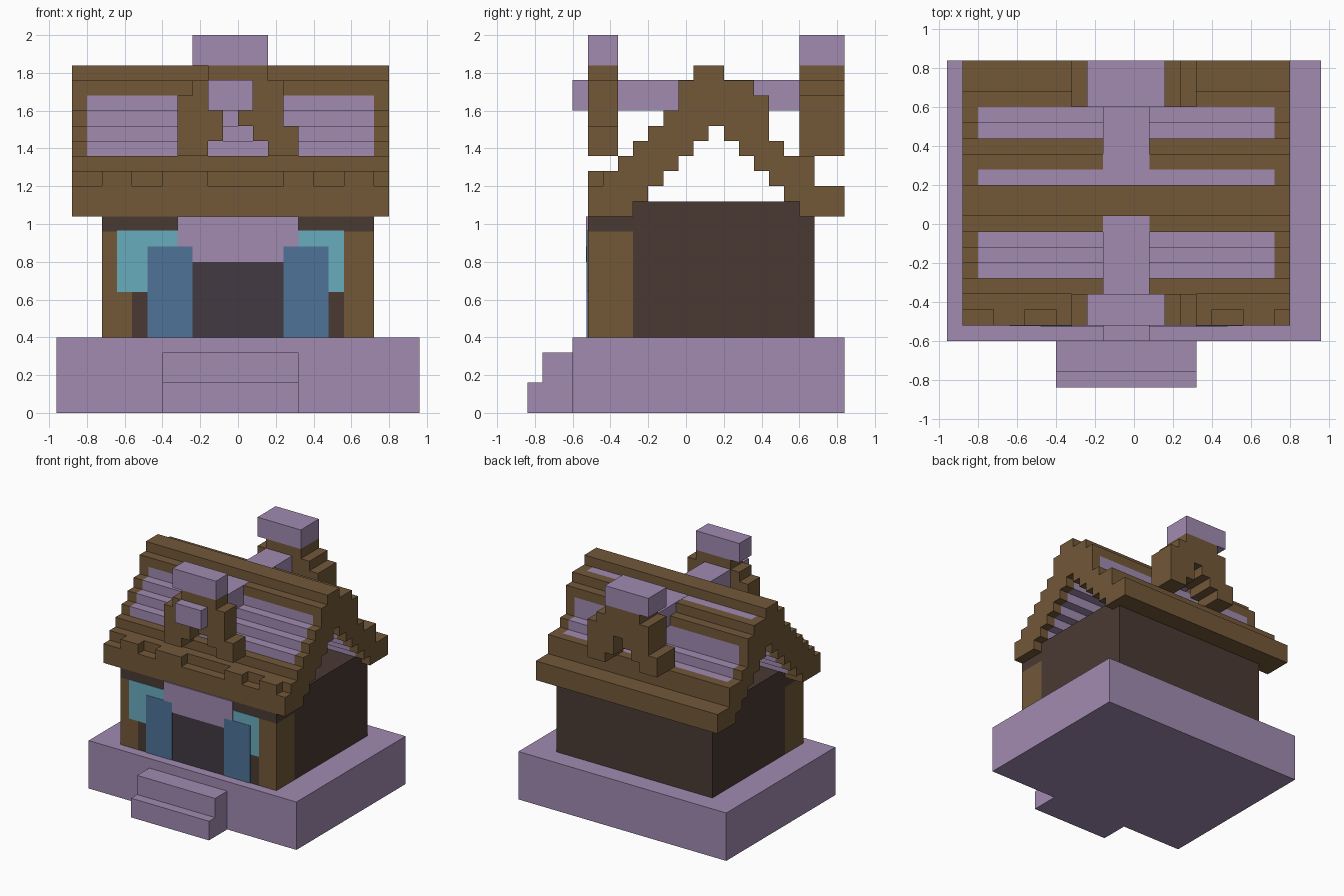
import bpy, bmesh

cube = bpy.data.objects.get("Cube")
if cube:
    bpy.data.objects.remove(cube)


def material(name, rgb):
    lin = [((c / 255 + 0.055) / 1.055) ** 2.4 for c in rgb] + [1.0]
    m = bpy.data.materials.new(name)
    m.use_nodes = True
    m.diffuse_color = lin
    m.node_tree.nodes["Principled BSDF"].inputs["Base Color"].default_value = lin
    return m


STONE = material("lilac_stone", (161, 139, 176))
WOOD = material("brown_wood", (114, 88, 57))
WALL = material("dark_brown_wall", (74, 58, 52))
DOORWAY = material("dark_grey_doorway", (66, 58, 66))
CURTAIN = material("blue_curtain", (78, 116, 152))
GLASS = material("cyan_glass", (104, 172, 190))


def add_object(name, bm, mat):
    bmesh.ops.recalc_face_normals(bm, faces=bm.faces)
    me = bpy.data.meshes.new(name)
    bm.to_mesh(me)
    bm.free()
    me.materials.append(mat)
    ob = bpy.data.objects.new(name, me)
    bpy.context.collection.objects.link(ob)
    return ob


def prism(name, mat, outline, start, end, axis):
    """Extrude a 2D outline (side, z) along x or y."""
    def place(t, p):
        return (t, p[0], p[1]) if axis == "x" else (p[0], t, p[1])
    bm = bmesh.new()
    face = bm.faces.new([bm.verts.new(place(start, p)) for p in outline])
    new = bmesh.ops.extrude_face_region(bm, geom=[face])["geom"]
    for v in new:
        if isinstance(v, bmesh.types.BMVert):
            v.co["xyz".index(axis)] = end
    return add_object(name, bm, mat)


def box(name, mat, x, y, z):
    return prism(name, mat, [(x[0], z[0]), (x[1], z[0]), (x[1], z[1]), (x[0], z[1])],
                 y[0], y[1], "y")


# Plinth and steps
box("plinth", STONE, (-.96, .96), (-.60, .84), (0, .40))
box("upper_step", STONE, (-.40, .32), (-.76, -.60), (0, .32))
box("lower_step", STONE, (-.40, .32), (-.84, -.76), (0, .16))

# Walls
box("main_walls", WALL, (-.72, .72), (-.28, .68), (.40, 1.12))
box("front_wall", WALL, (-.56, .56), (-.52, -.28), (.40, .96))
box("front_beam", WALL, (-.72, .72), (-.52, -.28), (.96, 1.04))

# Corner posts and layered front plates
for side, s in (("right", -1), ("left", 1)):
    def span(a, b):
        return (min(a * s, b * s), max(a * s, b * s))
    box(side + "_post", WOOD, span(.56, .72), (-.52, -.28), (.40, .96))
    box(side + "_window", GLASS, span(.32, .64 if s < 0 else .56), (-.523, -.51), (.64, .965))
    box(side + "_curtain", CURTAIN, span(.24, .48), (-.526, -.51), (.40, .88))
box("doorway", DOORWAY, (-.24, .24), (-.523, -.51), (.40, .80))
prism("door_lintel", STONE, [(-.24, .80), (.24, .80), (.24, .88), (.32, .88), (.32, 1.04),
                             (-.32, 1.04), (-.32, .88), (-.24, .88)], -.529, -.51, "y")

# Roof steps: y start, y end, underside, top, depth of brown on top
ROOF = [
    (-.52, -.44, 1.04, 1.20, 1), (-.44, -.36, 1.04, 1.28, 1), (-.36, -.28, 1.04, 1.36, 1),
    (-.28, -.20, 1.12, 1.44, 0), (-.20, -.12, 1.20, 1.52, 0), (-.12, -.04, 1.28, 1.60, 0),
    (-.04, .04, 1.36, 1.76, .08), (.04, .12, 1.44, 1.84, .08), (.12, .20, 1.52, 1.84, .08),
    (.20, .28, 1.44, 1.76, 0), (.28, .36, 1.36, 1.76, .08), (.36, .44, 1.28, 1.68, .08),
    (.44, .52, 1.20, 1.44, 0), (.52, .60, 1.12, 1.36, 0), (.60, .68, 1.04, 1.36, 1),
    (.68, .84, 1.04, 1.20, 1)]

outline = []
for y0, y1, low, top, _ in ROOF:
    for p in ((y0, top), (y1, top)):
        if not outline or p != outline[-1]:
            outline.append(p)
for y0, y1, low, top, _ in reversed(ROOF):
    for p in ((y1, low), (y0, low)):
        if p != outline[-1]:
            outline.append(p)
prism("right_gable_end", WOOD, outline, -.88, -.80, "x")
prism("left_gable_end", WOOD, outline, .72, .80, "x")

for i, (y0, y1, low, top, brown) in enumerate(ROOF):
    split = max(low, top - brown)
    if split > low:
        box(f"roof_panel_{i}", STONE, (-.80, .72), (y0, y1), (low, split))
    if split < top:
        box(f"roof_plank_{i}", WOOD, (-.80, .72), (y0, y1), (split, top))

# Raised blocks along the front eave
for i, x in enumerate([(-.72, -.56), (-.40, -.16), (.24, .40), (.56, .72)]):
    box(f"eave_block_{i}", WOOD, x, (-.52, -.44), (1.20, 1.28))

# Stone cross beams
box("front_ridge_beam", STONE, (-.16, .08), (-.60, .04), (1.60, 1.762))
box("back_ridge_beam", STONE, (-.16, .08), (.20, .60), (1.60, 1.762))

# Stepped arches with stone caps
ARCH = [(-.32, 1.36), (-.32, 1.68), (-.24, 1.68), (-.24, 1.76), (-.16, 1.76), (-.16, 1.84),
        (.16, 1.84), (.16, 1.76), (.24, 1.76), (.24, 1.52), (.32, 1.52), (.32, 1.36),
        (.16, 1.36), (.16, 1.44), (.08, 1.44), (.08, 1.52), (0, 1.52), (0, 1.60),
        (-.08, 1.60), (-.08, 1.44), (-.16, 1.44), (-.16, 1.36)]
for side, s, y in (("front", 1, (-.52, -.36)), ("back", -1, (.60, .84))):
    prism(side + "_arch", WOOD, [(s * x, z) for x, z in ARCH], y[0], y[1], "y")
    box(side + "_arch_cap", STONE, (-.24, .16), y, (1.84, 2.0))
